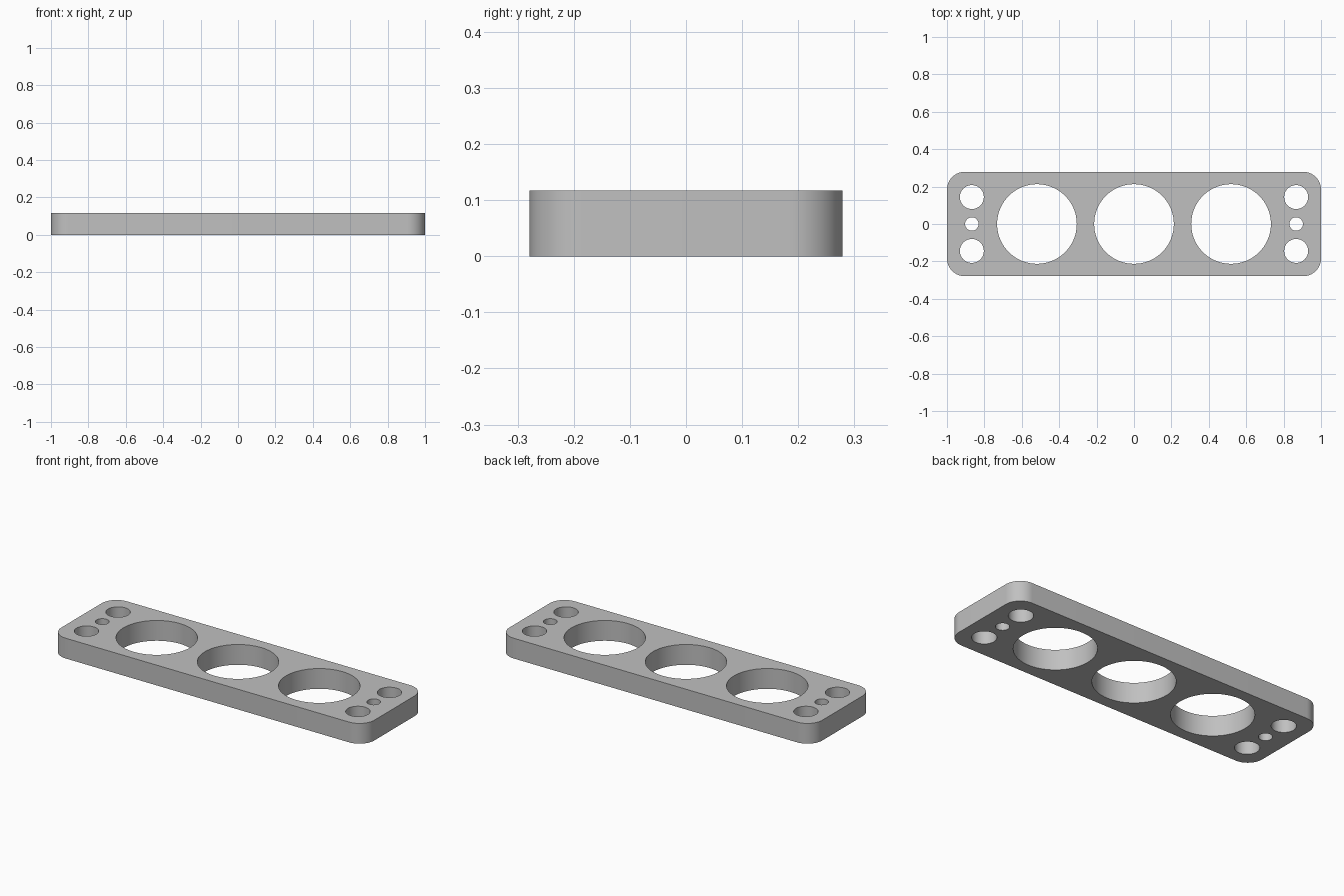
import bpy
import bmesh
from math import sin, cos, pi

HALF_X, HALF_Y, HEIGHT, CORNER = 1.0, 0.279, 0.117, 0.095

default = bpy.data.objects.get("Cube")
if default:
    bpy.data.objects.remove(default, do_unlink=True)


def arc(cx, cy, radius, start, sweep, steps):
    angles = [start + sweep * i / steps for i in range(steps + 1)]
    return [(cx + radius * cos(a), cy + radius * sin(a)) for a in angles]


def add_loop(curve, points):
    spline = curve.splines.new('POLY')
    spline.points.add(len(points) - 1)
    for p, (x, y) in zip(spline.points, points):
        p.co = (x, y, 0, 1)
    spline.use_cyclic_u = True


def add_hole(curve, x, y, radius):
    add_loop(curve, arc(x, y, radius, 0, 2 * pi, 72)[:-1])


# Flat profile, extruded to the plate thickness
profile = bpy.data.curves.new("plate_profile", 'CURVE')
profile.dimensions = '2D'
profile.fill_mode = 'BOTH'
profile.extrude = HEIGHT / 2

# Rounded rectangular outline
outline = []
for i, (sx, sy) in enumerate([(1, 1), (-1, 1), (-1, -1), (1, -1)]):
    outline += arc(sx * (HALF_X - CORNER), sy * (HALF_Y - CORNER),
                   CORNER, i * pi / 2, pi / 2, 16)
add_loop(profile, outline)

# Three large openings
for x in (-0.519, 0, 0.519):
    add_hole(profile, x, 0, 0.213)

# Mounting holes at each end
for x in (-0.867, 0.867):
    add_hole(profile, x, 0, 0.036)
    for y in (-0.144, 0.144):
        add_hole(profile, x, y, 0.064)

# Turn the profile into a welded mesh
helper = bpy.data.objects.new("plate_profile", profile)
bpy.context.collection.objects.link(helper)
graph = bpy.context.evaluated_depsgraph_get()
mesh = bpy.data.meshes.new_from_object(helper.evaluated_get(graph))
bpy.data.objects.remove(helper, do_unlink=True)

bm = bmesh.new()
bm.from_mesh(mesh)
bmesh.ops.remove_doubles(bm, verts=bm.verts, dist=0.0001)
bmesh.ops.translate(bm, verts=bm.verts, vec=(0, 0, HEIGHT / 2))
bmesh.ops.recalc_face_normals(bm, faces=bm.faces)
bm.to_mesh(mesh)
bm.free()

plate = bpy.data.objects.new("mounting_plate", mesh)
bpy.context.collection.objects.link(plate)

# Plain grey finish
grey = bpy.data.materials.new("plain_grey")
grey.use_nodes = True
colour = (0.53, 0.53, 0.53, 1)
grey.diffuse_color = colour
grey.node_tree.nodes["Principled BSDF"].inputs["Base Color"].default_value = colour
mesh.materials.clear()
mesh.materials.append(grey)

bpy.ops.object.select_all(action='DESELECT')
plate.select_set(True)
bpy.context.view_layer.objects.active = plate
bpy.ops.object.shade_smooth_by_angle(angle=pi / 6)
